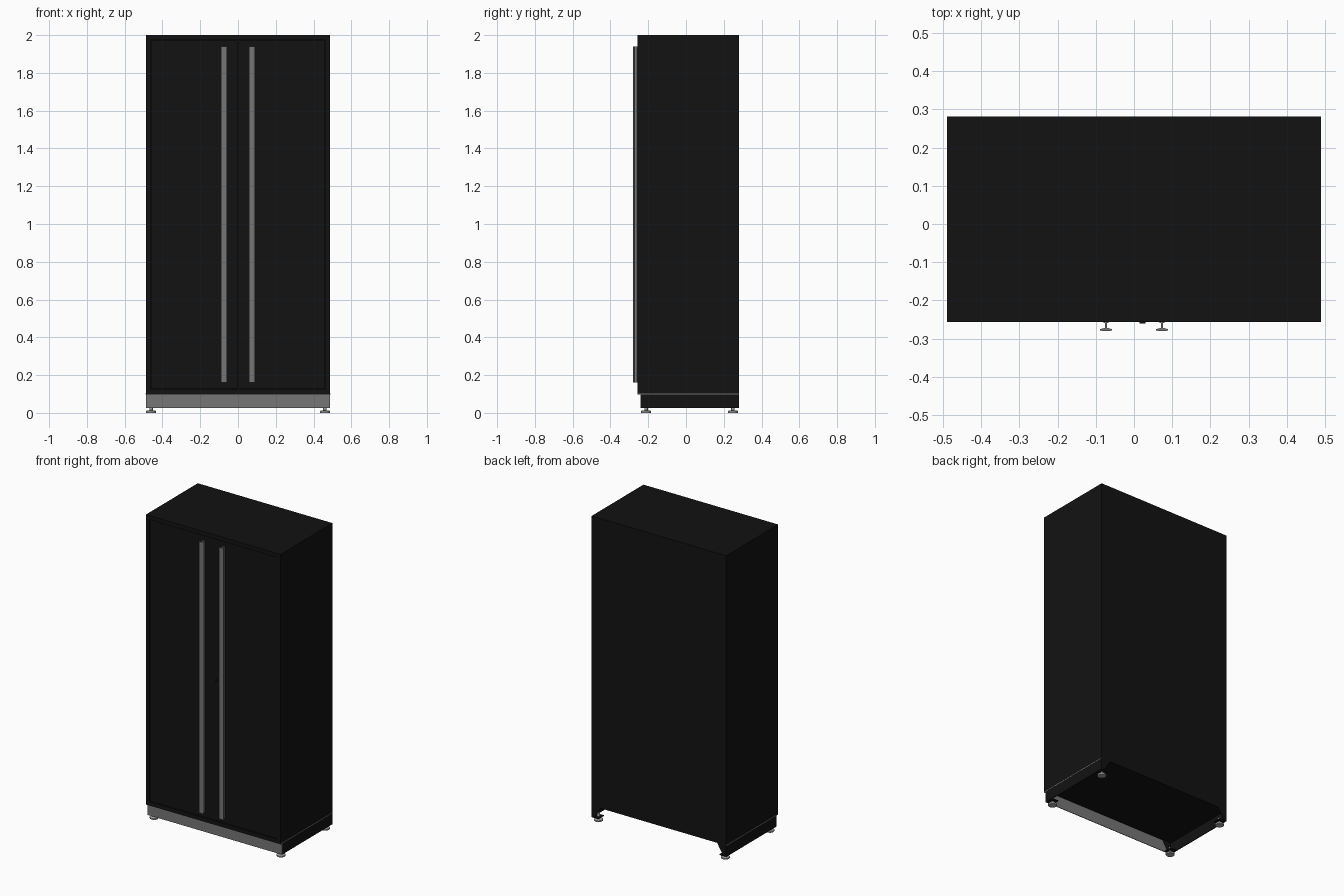
import bpy, bmesh, math

if "Cube" in bpy.data.objects:
    bpy.data.objects.remove(bpy.data.objects["Cube"])

def material(name, v):
    m = bpy.data.materials.new(name)
    m.diffuse_color = (v, v, v, 1)
    m.use_nodes = True
    m.node_tree.nodes["Principled BSDF"].inputs["Base Color"].default_value = m.diffuse_color
    return m

BLACK = material("black_paint", 0.006)
STEEL = material("brushed_steel", 0.18)
FOOT = material("foot_steel", 0.4)

W, Y0, Y1 = 0.488, -0.255, 0.282     # half width, front, back
Z0, Z1, T = 0.10, 2.0, 0.025         # body bottom, top, frame thickness
ZP = 0.025                           # plinth bottom

def finish(name, bm, mat):
    bmesh.ops.recalc_face_normals(bm, faces=bm.faces)
    me = bpy.data.meshes.new(name)
    bm.to_mesh(me)
    bm.free()
    me.materials.append(mat)
    ob = bpy.data.objects.new(name, me)
    bpy.context.collection.objects.link(ob)
    return ob

def box(name, x0, x1, y0, y1, z0, z1, mat=BLACK):
    bm = bmesh.new()
    bmesh.ops.create_cube(bm, size=1)
    for v in bm.verts:
        v.co.x = x0 if v.co.x < 0 else x1
        v.co.y = y0 if v.co.y < 0 else y1
        v.co.z = z0 if v.co.z < 0 else z1
    return finish(name, bm, mat)

def prism(name, points, offset, mat):
    bm = bmesh.new()
    f = bm.faces.new([bm.verts.new(p) for p in points])
    r = bmesh.ops.extrude_face_region(bm, geom=[f])
    bmesh.ops.translate(bm, vec=offset, verts=[g for g in r["geom"] if isinstance(g, bmesh.types.BMVert)])
    return finish(name, bm, mat)

def lathe(name, profile, x, y, mat, seg=24):
    bm = bmesh.new()
    rings = [[bm.verts.new((x + r * math.cos(i * math.tau / seg), y + r * math.sin(i * math.tau / seg), z))
              for i in range(seg)] for r, z in profile]
    for a, b in zip(rings, rings[1:]):
        for i in range(seg):
            j = (i + 1) % seg
            bm.faces.new((a[i], a[j], b[j], b[i]))
    bm.faces.new(rings[0])
    bm.faces.new(rings[-1])
    ob = finish(name, bm, mat)
    bpy.context.view_layer.objects.active = ob
    ob.select_set(True)
    bpy.ops.object.shade_smooth_by_angle()
    ob.select_set(False)

# Carcass panels
box("top_panel", -W, W, Y0, Y1, Z1 - T, Z1)
box("bottom_panel", -W + T, W - T, Y0, Y1, Z0, Z0 + T)
box("back_panel", -W + T, W - T, Y1 - 0.012, Y1, Z0 + T, Z1 - T)

# Handle cross-section: narrow web with flared foot and curved grip
half = [(0.010, 0.0), (0.009, -0.003), (0.003, -0.006), (0.0025, -0.018),
        (0.010, -0.020), (0.016, -0.021), (0.016, -0.024), (0.010, -0.0265)]
section = half + [(-x, y) for x, y in reversed(half)]
door_y = Y0 + 0.003

for s, side in ((-1, "left"), (1, "right")):
    xs = lambda a, b: sorted((s * a, s * b))
    box(f"{side}_side_panel", *xs(W - T, W), Y0, Y1, Z0, Z1 - T)
    # Inset door with narrow gaps
    box(f"{side}_door", *xs(0.0015, W - T - 0.003), door_y, door_y + 0.02, Z0 + T + 0.003, Z1 - T - 0.003)
    # Full height handle
    prism(f"{side}_handle", [(s * 0.073 + x, door_y + y, 0.16) for x, y in section], (0, 0, 1.78), STEEL)
    # Plinth side and steel trim line above it
    box(f"{side}_plinth_side", *xs(W - 0.004, W), -0.238, Y1, ZP, Z0)
    box(f"{side}_trim", *xs(W - 0.003, W + 0.001), Y0, Y1, Z0 - 0.002, Z0 + 0.003, STEEL)
    # Corner brackets and levelling feet
    for y, gy, end in ((-0.21, -0.236, "front"), (0.25, Y1 - 0.003, "back")):
        prism(f"{side}_{end}_gusset", [(s * (W - 0.003), gy, ZP), (s * (W - 0.02), gy, ZP),
              (s * (W - 0.066), gy, Z0), (s * (W - 0.003), gy, Z0)], (0, 0.003, 0), BLACK)
        ya, yb = (-0.236, -0.18) if end == "front" else (0.225, Y1)
        box(f"{side}_{end}_foot_plate", *xs(W - 0.05, W - 0.003), ya, yb, ZP, ZP + 0.004)
        lathe(f"{side}_{end}_foot", [(0.026, 0), (0.027, 0.003), (0.027, 0.009), (0.022, 0.013),
              (0.009, 0.014), (0.009, 0.05)], s * 0.46, y, FOOT)

# Door stop behind the centre gap
box("door_stop", -0.02, 0.02, door_y + 0.02, door_y + 0.03, Z0 + T, Z1 - T)

# Plinth front and front trim
box("plinth_front", -W, W, -0.24, -0.236, ZP, Z0, STEEL)
box("front_trim", -W, W, Y0, -0.236, Z0 - 0.002, Z0, STEEL)

# Lock cylinder on the right door
ring = [(0.022 + 0.008 * math.cos(i * math.tau / 20), door_y + 0.002, 1.05 + 0.008 * math.sin(i * math.tau / 20))
        for i in range(20)]
prism("lock", ring, (0, -0.009, 0), BLACK)

# Centre the depth on the origin
for ob in bpy.data.objects:
    ob.location.y -= 0.0015
